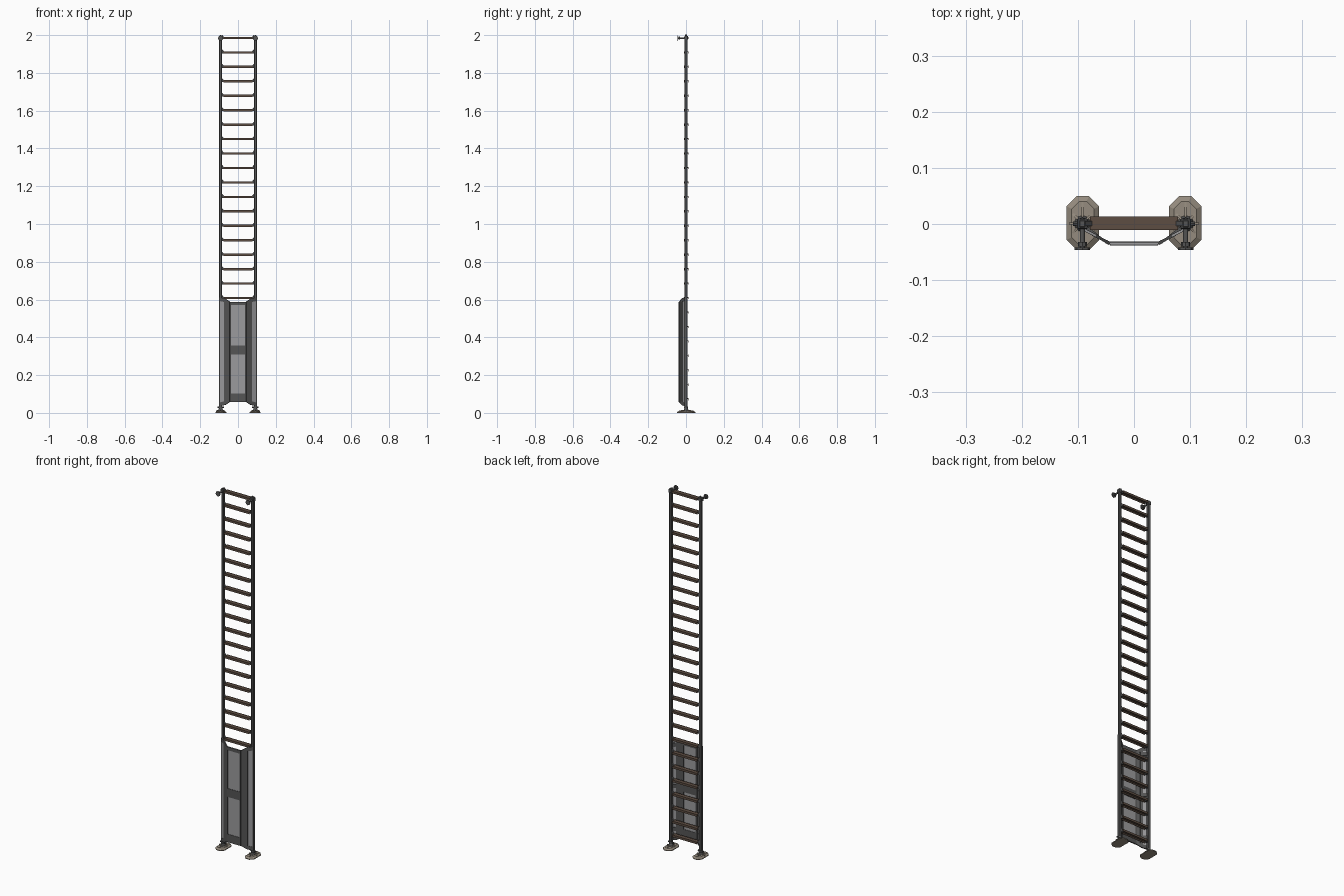
import bpy, bmesh
from math import pi, cos, sin
from mathutils import Matrix, Vector

if "Cube" in bpy.data.objects:
    bpy.data.objects.remove(bpy.data.objects["Cube"])


def material(name, rgb):
    m = bpy.data.materials.new(name)
    m.diffuse_color = (*rgb, 1)
    m.use_nodes = True
    m.node_tree.nodes["Principled BSDF"].inputs["Base Color"].default_value = m.diffuse_color
    return m


STEEL = material("dark steel", (0.09, 0.09, 0.09))
PANEL = material("grey sheet", (0.33, 0.33, 0.34))
RUST = material("brown tread", (0.11, 0.075, 0.055))
FOOT = material("worn foot metal", (0.30, 0.26, 0.21))


def make(name, bm, mat, bevel=0, mirror=False):
    bmesh.ops.recalc_face_normals(bm, faces=bm.faces)
    me = bpy.data.meshes.new(name)
    bm.to_mesh(me)
    bm.free()
    ob = bpy.data.objects.new(name, me)
    bpy.context.collection.objects.link(ob)
    me.materials.append(mat)
    if bevel:
        b = ob.modifiers.new("bevel", 'BEVEL')
        b.width, b.segments = bevel, 1
    if mirror:
        ob.modifiers.new("mirror", 'MIRROR')
    return ob


def add_box(bm, x0, x1, y0, y1, z0, z1, rot=None):
    m = Matrix.Translation(((x0 + x1) / 2, (y0 + y1) / 2, (z0 + z1) / 2))
    if rot:
        m = rot @ m
    m = m @ Matrix.Diagonal((x1 - x0, y1 - y0, z1 - z0, 1))
    bmesh.ops.create_cube(bm, size=1, matrix=m)


def box(name, x0, x1, y0, y1, z0, z1, mat, bevel=0, mirror=False):
    bm = bmesh.new()
    add_box(bm, x0, x1, y0, y1, z0, z1)
    return make(name, bm, mat, bevel, mirror)


def loft(bm, rings):
    """Skin a list of equal-length point rings and cap both ends."""
    vs = [[bm.verts.new(p) for p in r] for r in rings]
    n = len(vs[0])
    for a, b in zip(vs, vs[1:]):
        for i in range(n):
            bm.faces.new((a[i], a[(i + 1) % n], b[(i + 1) % n], b[i]))
    bm.faces.new(vs[0])
    bm.faces.new(vs[-1])


def plate(bm, a, b, za, zb, t):
    """Upright sheet between plan points a and b, thickness t centred."""
    d = Vector((b[0] - a[0], b[1] - a[1])).normalized()
    n = Vector((-d.y, d.x)) * t / 2
    rings = []
    for p, z in ((a, za), (b, zb)):
        rings.append([(p[0] + s * n.x, p[1] + s * n.y, z[k])
                      for s, k in ((-1, 0), (1, 0), (1, 1), (-1, 1))])
    loft(bm, rings)


def cyl(bm, p, r, depth, axis='Z', n=12, r2=None):
    m = Matrix.Translation(p)
    if axis == 'Y':
        m = m @ Matrix.Rotation(pi / 2, 4, 'X')
    if axis == 'X':
        m = m @ Matrix.Rotation(pi / 2, 4, 'Y')
    bmesh.ops.create_cone(bm, cap_ends=True, segments=n, radius1=r,
                          radius2=r if r2 is None else r2, depth=depth, matrix=m)


RX = 0.092
# side rails
box("side_rails", 0.0845, 0.0995, -0.007, 0.008, 0.03, 1.992, STEEL, 0.002, True)

# rungs: channel treads with upturned end brackets
N, STEP, Z0 = 26, 0.0765, 0.0725


def arrayed(ob):
    a = ob.modifiers.new("array", 'ARRAY')
    a.count = N
    a.use_relative_offset = False
    a.use_constant_offset = True
    a.constant_offset_displace = (0, 0, STEP)


bm = bmesh.new()
add_box(bm, -0.078, 0.078, -0.011, 0.013, Z0 + 0.001, Z0 + 0.005)
for y in (-0.011, 0.0105):
    add_box(bm, -0.078, 0.078, y, y + 0.0025, Z0 - 0.006, Z0 + 0.006)
arrayed(make("rung_treads", bm, RUST))
bm = bmesh.new()
prof = [(0.070, 0), (0.086, 0.018), (0.086, -0.005), (0.070, -0.005)]
loft(bm, [[(x, y, Z0 + z) for x, z in prof] for y in (-0.004, 0.005)])
arrayed(make("rung_brackets", bm, STEEL, 0, True))

# feet: octagonal pads with radial ribs
bm = bmesh.new()
rings = []
for z, k in ((0, 0), (0.004, 0), (0.011, 0.009)):
    w, h, c = 0.029 - k, 0.048 - k, 0.018 - k * 0.5
    oct_ = [(w, h - c), (w - c, h), (c - w, h), (-w, h - c),
            (-w, c - h), (c - w, -h), (w - c, -h), (w, c - h)]
    rings.append([(0.091 + x, 0.0015 + y, z) for x, y in oct_])
loft(bm, rings)
make("foot_pads", bm, FOOT, 0, True)
bm = bmesh.new()
for i in range(8):
    ang = i * pi / 4
    ln = 0.038 if i % 4 == 2 else 0.024
    rot = Matrix.Translation((RX, 0.001, 0)) @ Matrix.Rotation(ang, 4, 'Z')
    pr = [(0.004, 0.008), (ln, 0.008), (ln, 0.0125), (0.011, 0.016), (0.004, 0.016)]
    loft(bm, [[rot @ Vector((x, y, z)) for x, z in pr] for y in (-0.002, 0.002)])
make("foot_ribs", bm, FOOT, 0, True)
bm = bmesh.new()
cyl(bm, (RX, 0.0005, 0.016), 0.015, 0.012, r2=0.009)
cyl(bm, (RX, 0.0005, 0.029), 0.011, 0.009)
cyl(bm, (RX, 0.0005, 0.03), 0.004, 0.034, 'X', 8)
make("foot_ankles", bm, STEEL, 0, True)

# top wall mounts: end caps, stand-off arms and wall discs
bm = bmesh.new()
add_box(bm, 0.0825, 0.1015, -0.009, 0.010, 1.976, 1.996)
add_box(bm, 0.0865, 0.0975, -0.006, 0.007, 1.996, 2.0)
make("rail_top_caps", bm, STEEL, 0.0015, True)
bm = bmesh.new()
cyl(bm, (RX, -0.022, 1.984), 0.0045, 0.042, 'Y')
cyl(bm, (RX, -0.036, 1.984), 0.008, 0.008, 'Y', 8)
cyl(bm, (RX, -0.044, 1.984), 0.014, 0.004, 'Y', 8)
make("wall_mounts", bm, STEEL, 0, True)

# ladder guard: folded sheet standing off the front of the rails
A, B, C = (0.097, -0.006), (0.068, -0.021), (0.043, -0.035)
ZA, ZB, ZC = (0.035, 0.612), (0.042, 0.606), (0.058, 0.588)


def mix(p, q, t):
    return tuple(u + (v - u) * t for u, v in zip(p, q))


bm = bmesh.new()
plate(bm, A, B, ZA, ZB, 0.003)
make("guard_side_sheets", bm, PANEL, 0, True)
bm = bmesh.new()
plate(bm, B, C, ZB, ZC, 0.003)
make("guard_sloped_sheets", bm, STEEL, 0, True)
bm = bmesh.new()
plate(bm, (-C[0], C[1]), C, ZC, ZC, 0.003)
make("guard_front_sheet", bm, PANEL)

# guard frame: fold ribs, edge strips and crossbars
bm = bmesh.new()
plate(bm, (0.0975, 0.004), (0.0975, -0.008), ZA, ZA, 0.004)
plate(bm, mix(A, B, 0.82), B, mix(ZA, ZB, 0.82), ZB, 0.006)
plate(bm, B, mix(B, C, 0.3), ZB, mix(ZB, ZC, 0.3), 0.006)
plate(bm, mix(B, C, 0.7), C, mix(ZB, ZC, 0.7), ZC, 0.006)
plate(bm, C, (0.037, C[1]), ZC, ZC, 0.007)
for k, top in ((0, False), (1, True)):
    for p, q, zp, zq in ((A, B, ZA, ZB), (B, C, ZB, ZC)):
        zz = [(z[1] - 0.02, z[1]) if top else (z[0], z[0] + 0.02) for z in (zp, zq)]
        plate(bm, p, q, zz[0], zz[1], 0.005)
make("guard_frame_sides", bm, STEEL, 0, True)
bm = bmesh.new()
for z0, z1 in ((0.058, 0.103), (0.31, 0.357), (0.57, 0.588)):
    add_box(bm, -0.040, 0.040, -0.0385, -0.0315, z0, z1)
make("guard_crossbars", bm, STEEL)

# brackets tying the guard to the rails
bm = bmesh.new()
for z in (0.09, 0.33, 0.56):
    plate(bm, (0.088, -0.004), (0.066, -0.021), (z, z + 0.02), (z, z + 0.02), 0.006)
make("guard_brackets", bm, STEEL, 0, True)
